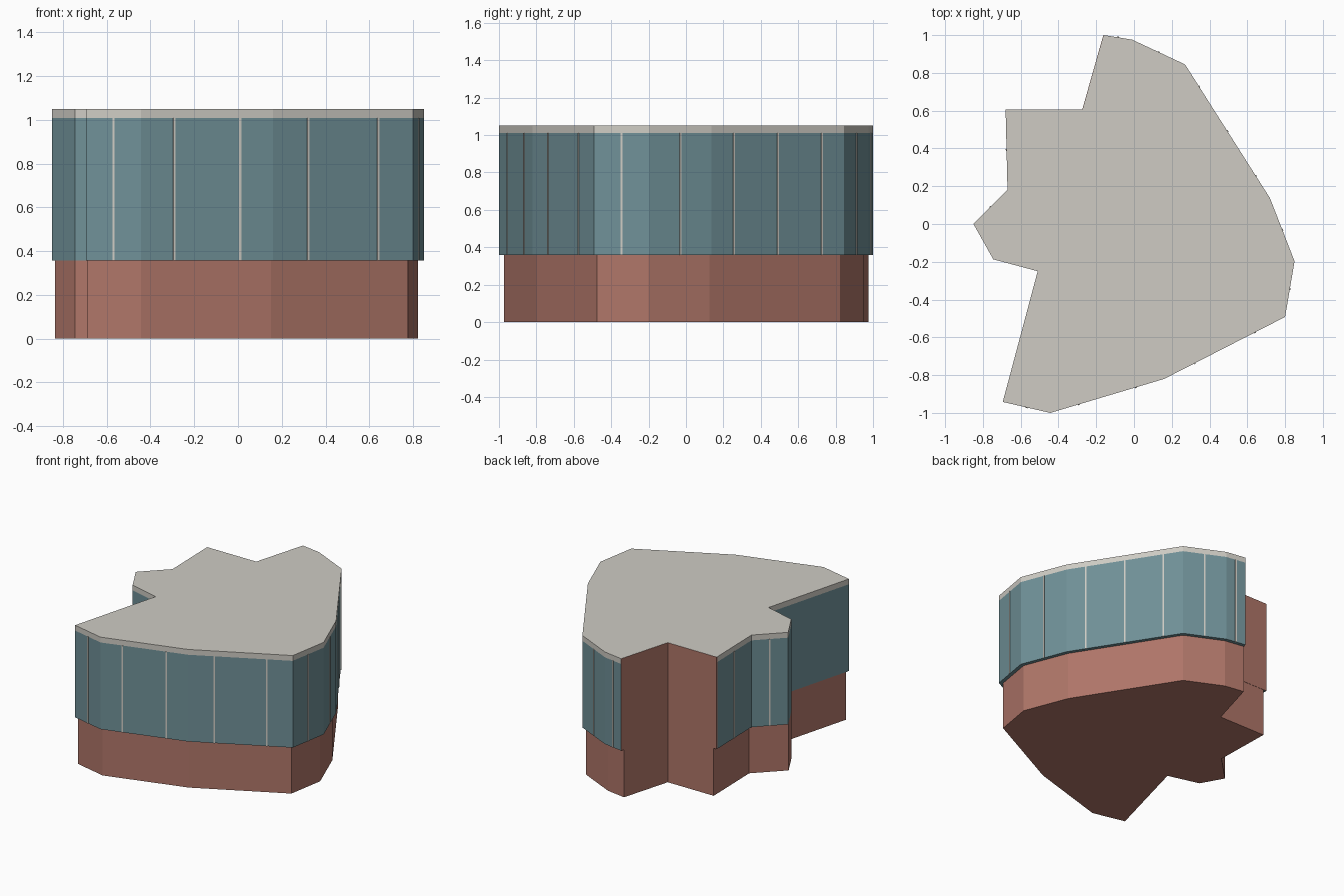
import bpy, bmesh
from mathutils import Vector

if "Cube" in bpy.data.objects:
    bpy.data.objects.remove(bpy.data.objects["Cube"])

# Plan outline, counter-clockwise; each corner carries the kind of wall that starts there
# g = glazed with mullions and overhang, p = plain glass flush, b = blank brick
PLAN = [(-.68, .605, 'g'), (-.67, .18, 'g'), (-.85, 0, 'p'), (-.745, -.187, 'p'),
        (-.51, -.25, 'p'), (-.695, -.942, 'g'), (-.443, -1, 'g'), (.16, -.82, 'g'),
        (.80, -.492, 'g'), (.85, -.197, 'g'), (.72, .137, 'g'), (.27, .845, 'g'),
        (-.01, .976, 'g'), (-.16, 1, 'b'), (-.272, .605, 'b')]
PTS = [Vector((x, y)) for x, y, _ in PLAN]
KIND = [k for _, _, k in PLAN]
N = len(PTS)
Z_FLOOR, Z_GLASS, Z_ROOF = .358, 1.01, 1.05


def material(name, color):
    m = bpy.data.materials.new(name)
    m.diffuse_color = (*color, 1)
    m.use_nodes = True
    m.node_tree.nodes["Principled BSDF"].inputs["Base Color"].default_value = m.diffuse_color
    return m


BRICK = material("brick", (.43, .18, .14))
GLASS = material("glass", (.16, .28, .31))
STONE = material("pale_stone", (.62, .60, .55))


def add_prism(bm, pts, z0, z1):
    low = [bm.verts.new((p.x, p.y, z0)) for p in pts]
    high = [bm.verts.new((p.x, p.y, z1)) for p in pts]
    bm.faces.new(low[::-1])
    bm.faces.new(high)
    for i in range(len(pts)):
        j = (i + 1) % len(pts)
        bm.faces.new((low[i], low[j], high[j], high[i]))


def make(name, prisms, mat):
    bm = bmesh.new()
    for pts, z0, z1 in prisms:
        add_prism(bm, pts, z0, z1)
    bmesh.ops.recalc_face_normals(bm, faces=bm.faces)
    me = bpy.data.meshes.new(name)
    bm.to_mesh(me)
    bm.free()
    me.materials.append(mat)
    ob = bpy.data.objects.new(name, me)
    bpy.context.collection.objects.link(ob)
    return ob


def wall(i):
    """Start, end, direction, outward normal of wall i."""
    a, b = PTS[i], PTS[(i + 1) % N]
    d = (b - a).normalized()
    return a, b, d, Vector((d.y, -d.x))


def strip(a, b, n, inside, outside):
    return [a - n * inside, a + n * outside, b + n * outside, b - n * inside]


def inset(amount):
    """Outline with only the glazed walls moved inward."""
    out = []
    for i in range(N):
        _, p, d0, n0 = wall(i - 1)
        _, _, d1, n1 = wall(i)
        a = p - n0 * (amount if KIND[i - 1] == 'g' else 0)
        b = p - n1 * (amount if KIND[i] == 'g' else 0)
        t = (b - a).cross(d1) / d0.cross(d1)
        out.append(a + d0 * t)
    return out


# Brick ground storey, glass body and roof slab
make("brick_base", [(inset(.026), 0, Z_FLOOR)], BRICK)
make("glass_storey", [(PTS, Z_FLOOR, Z_GLASS)], GLASS)
make("roof_slab", [(PTS, Z_GLASS, Z_ROOF)], STONE)

# Blank brick walls rising past the glass, and mullions on the glazed walls
panels, mullions = [], []
for i in range(N):
    a, b, d, n = wall(i)
    if KIND[i] == 'b':
        panels.append((strip(a, b, n, .01, .002), Z_FLOOR, Z_ROOF - .001))
    elif KIND[i] == 'g':
        count = max(1, round((b - a).length / .3))
        for k in range(count):
            c = a.lerp(b, (k + .5) / count)
            mullions.append((strip(c - d * .005, c + d * .005, n, .005, .004),
                             Z_FLOOR, Z_GLASS))
make("blank_brick_walls", panels, BRICK)
make("mullions", mullions, STONE)
